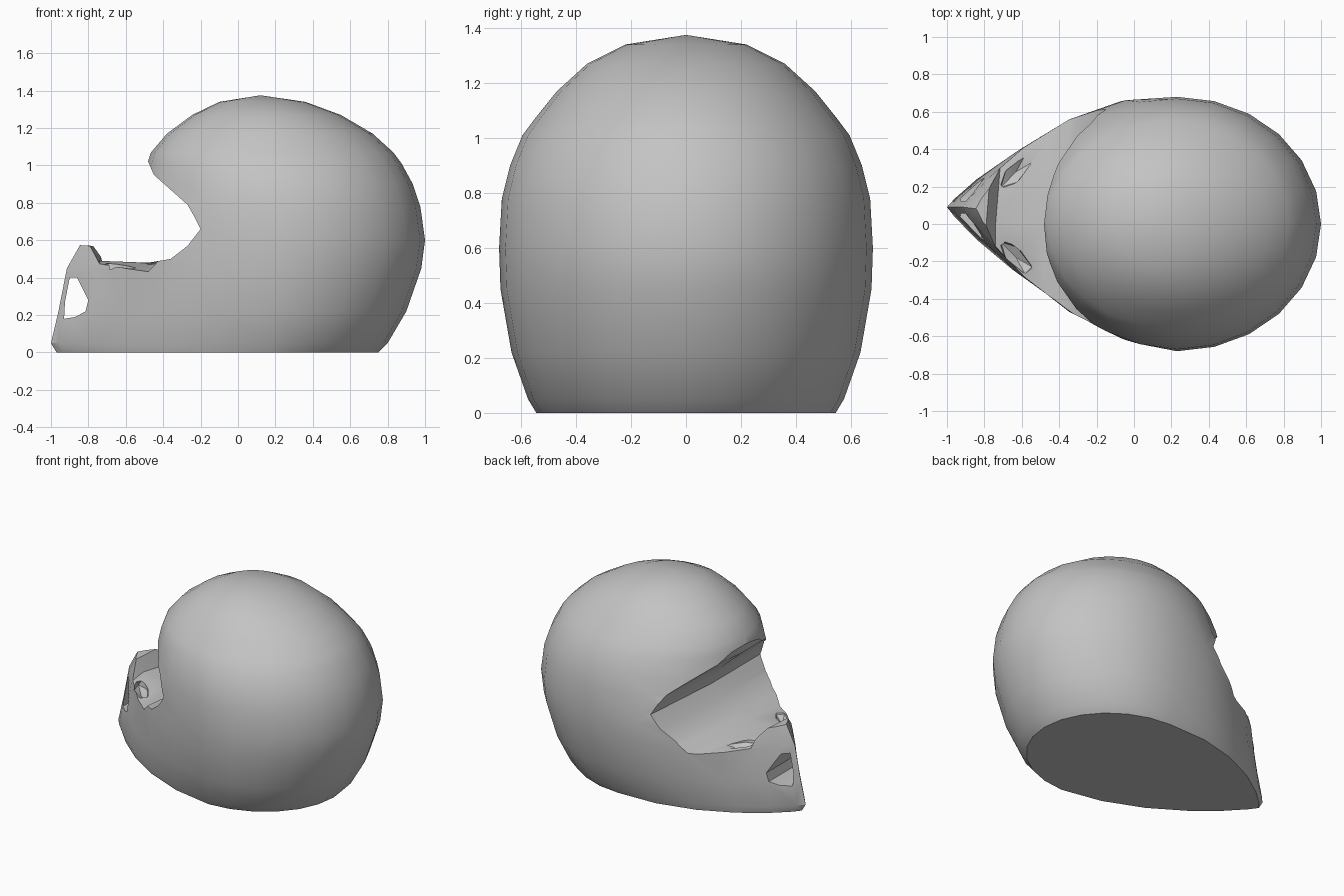
import bpy, bmesh, math

cube = bpy.data.objects.get("Cube")
if cube:
    bpy.data.objects.remove(cube, do_unlink=True)

grey = bpy.data.materials.new("plain grey")
grey.use_nodes = True
grey.diffuse_color = (0.55, 0.55, 0.55, 1)
grey.node_tree.nodes["Principled BSDF"].inputs["Base Color"].default_value = (0.55, 0.55, 0.55, 1)


def make_object(name, bm):
    bmesh.ops.recalc_face_normals(bm, faces=bm.faces)
    mesh = bpy.data.meshes.new(name)
    bm.to_mesh(mesh)
    bm.free()
    obj = bpy.data.objects.new(name, mesh)
    bpy.context.collection.objects.link(obj)
    mesh.materials.append(grey)
    return obj


def loft(name, rings, apex=None):
    """Skin closed rings of points; close the ends with a cap or a point."""
    bm = bmesh.new()
    loops = [[bm.verts.new(p) for p in ring] for ring in rings]
    n = len(loops[0])
    for a, b in zip(loops, loops[1:]):
        for i in range(n):
            j = (i + 1) % n
            bm.faces.new((a[i], a[j], b[j], b[i]))
    bm.faces.new(loops[0])
    if apex:
        tip = bm.verts.new(apex)
        for i in range(n):
            bm.faces.new((loops[-1][i], loops[-1][(i + 1) % n], tip))
    else:
        bm.faces.new(loops[-1])
    return make_object(name, bm)


SIDES = 24


def egg(z, front, back, half, cx, taper, skew):
    """Egg outline: round at the back, tapering towards the chin at -x."""
    ring = []
    for i in range(SIDES):
        a = 2 * math.pi * i / SIDES
        c, s = math.cos(a), math.sin(a)
        if c > 0:
            x = cx + (front - cx) * c
            y = math.copysign(half * abs(s) ** (2 * taper), s) + skew * c
        else:
            x = cx + (cx - back) * c
            y = half * s
        ring.append((x, y, z))
    return ring


# Helmet body: height, chin x, back x, half width, widest x, taper, chin offset
sections = [
    (0.00, -0.97, 0.75, 0.545, 0.15, 0.88, 0.09),
    (0.05, -1.00, 0.80, 0.575, 0.18, 0.92, 0.09),
    (0.22, -0.96, 0.90, 0.635, 0.20, 0.95, 0.09),
    (0.45, -0.915, 0.98, 0.675, 0.22, 0.95, 0.09),
    (0.60, -0.83, 1.00, 0.68, 0.23, 0.85, 0.08),
    (0.78, -0.54, 0.975, 0.67, 0.23, 0.50, 0.02),
    (0.90, -0.51, 0.935, 0.64, 0.22, 0.50, 0.01),
    (1.01, -0.485, 0.875, 0.595, 0.20, 0.50, 0.0),
    (1.07, -0.465, 0.83, 0.55, 0.18, 0.50, 0.0),
    (1.17, -0.38, 0.72, 0.47, 0.17, 0.50, 0.0),
    (1.27, -0.245, 0.55, 0.36, 0.15, 0.50, 0.0),
    (1.34, -0.10, 0.36, 0.22, 0.13, 0.50, 0.0),
]
helmet = loft("helmet", [egg(*s) for s in sections], apex=(0.12, 0, 1.375))

# Visor opening: side profile swept across, floor falling to both sides
opening = [(-0.48, 1.02), (-0.45, 0.95), (-0.36, 0.87), (-0.27, 0.79), (-0.23, 0.72),
           (-0.2, 0.66), (-0.27, 0.57), (-0.36, 0.5), (-0.48, 0.48), (-0.74, 0.49),
           (-0.79, 0.57), (-1.3, 0.6), (-1.3, 1.05)]
visor_cut = loft("visor_cutter", [
    [(x + max(0, 0.08 * y), y, z - (0.13 * abs(y) if z < 0.5 else 0)) for x, z in opening]
    for y in (-0.9, 0, 0.9)])

# Vent running through the chin
vent = [(-0.93, 0.18), (-0.87, 0.19), (-0.815, 0.22), (-0.80, 0.28), (-0.86, 0.40),
        (-0.90, 0.40), (-0.925, 0.27)]
vent_cut = loft("vent_cutter", [[(x, y, z) for x, z in vent] for y in (-0.6, 0.6)])

# Shallow hollows in the ledge behind the chin
cutters = [visor_cut, vent_cut]
for name, y, turn in (("right_hollow_cutter", -0.18, -0.8), ("left_hollow_cutter", 0.28, 0.8)):
    bm = bmesh.new()
    bmesh.ops.create_icosphere(bm, subdivisions=1, radius=1)
    hollow = make_object(name, bm)
    hollow.location = (-0.63, y, 0.47)
    hollow.scale = (0.13, 0.05, 0.06)
    hollow.rotation_euler.z = turn
    cutters.append(hollow)

for cutter in cutters:
    cutter.hide_render = True
    mod = helmet.modifiers.new(cutter.name, "BOOLEAN")
    mod.operation = "DIFFERENCE"
    mod.solver = "EXACT"
    mod.object = cutter

# Apply the cuts, then clear the helpers away
bpy.context.view_layer.update()
depsgraph = bpy.context.evaluated_depsgraph_get()
cut_mesh = bpy.data.meshes.new_from_object(helmet.evaluated_get(depsgraph))
helmet.modifiers.clear()
helmet.data = cut_mesh
for cutter in cutters:
    bpy.data.objects.remove(cutter, do_unlink=True)

bpy.ops.object.select_all(action="DESELECT")
helmet.select_set(True)
bpy.context.view_layer.objects.active = helmet
bpy.ops.object.shade_smooth_by_angle(angle=math.radians(32))
